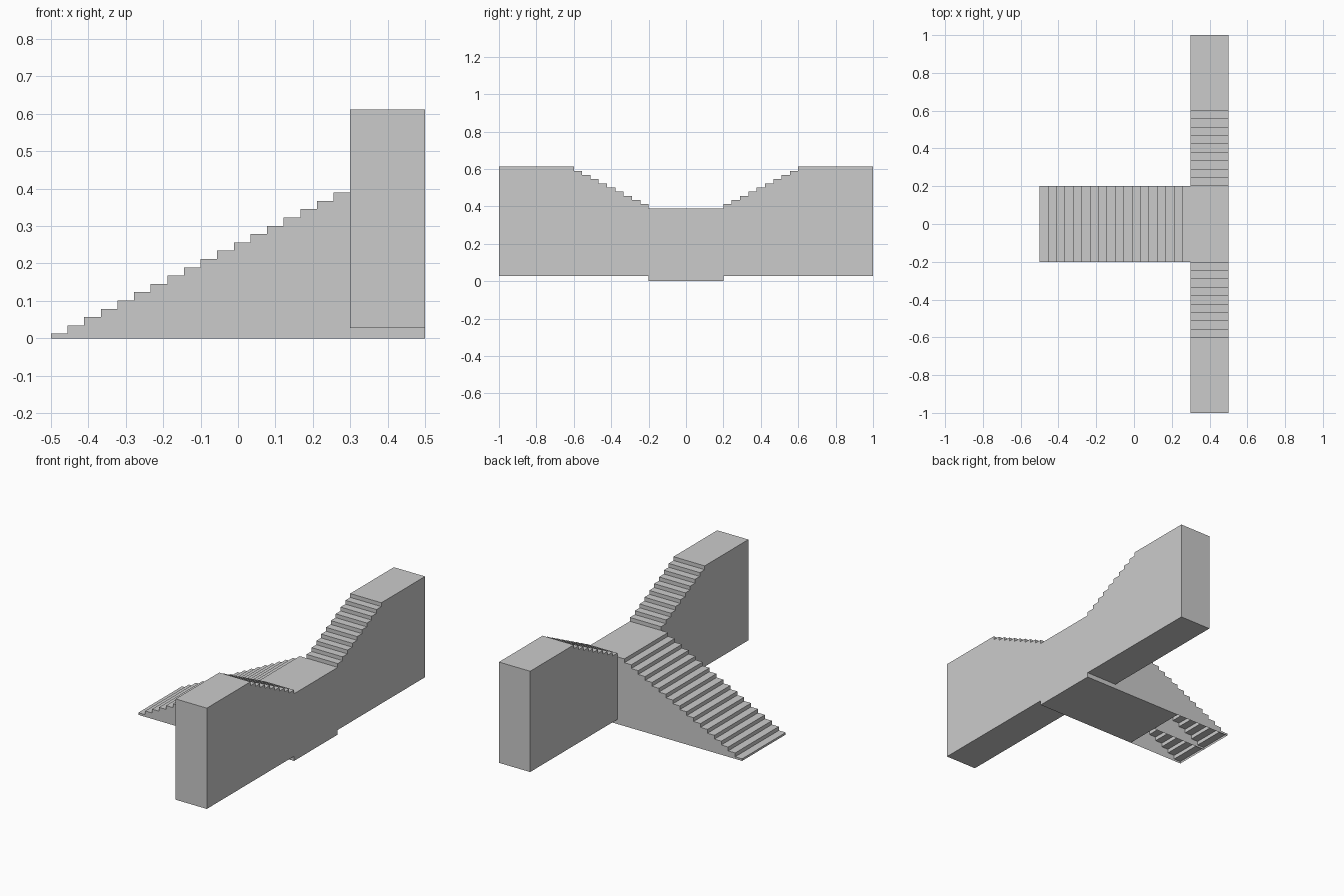
import bpy, bmesh
from mathutils import Vector

if "Cube" in bpy.data.objects:
    bpy.data.objects.remove(bpy.data.objects["Cube"])

RUN, RISE, FIRST = 0.8 / 18, 0.0222, 0.0122
LANDING = FIRST + 17 * RISE          # level of the middle landing
TOP = LANDING + 10 * RISE            # level of the upper landings
OPEN = 8                             # lowest steps are hollow underneath


def stairs(start, first_z, count):
    """Zigzag outline of treads, climbing along the first coordinate."""
    pts = []
    for i in range(count):
        z = first_z + i * RISE
        pts += [(start + i * RUN, z), (start + (i + 1) * RUN, z)]
    return pts


def save(name, bm):
    me = bpy.data.meshes.new(name)
    bm.to_mesh(me)
    bm.free()
    ob = bpy.data.objects.new(name, me)
    bpy.context.collection.objects.link(ob)
    return ob


def prism(name, outline, place, lo, hi, remove=None):
    """Extrude an outline from lo to hi; optionally drop some faces."""
    bm = bmesh.new()
    face = bm.faces.new([bm.verts.new(place(u, z, lo)) for u, z in outline])
    ext = bmesh.ops.extrude_face_region(bm, geom=[face], use_keep_orig=True)
    shift = Vector(place(0, 0, hi)) - Vector(place(0, 0, lo))
    moved = [g for g in ext["geom"] if isinstance(g, bmesh.types.BMVert)]
    bmesh.ops.translate(bm, verts=moved, vec=shift)
    bmesh.ops.recalc_face_normals(bm, faces=bm.faces)
    if remove:
        gone = [f for f in bm.faces if remove(f.calc_center_median(), f.normal)]
        bmesh.ops.delete(bm, geom=gone, context="FACES")
    return save(name, bm)


def along_x(u, z, d):
    return (u, d, z)


def along_y(u, z, d):
    return (d, u, z)


split = -0.5 + OPEN * RUN

# Upper part of the main flight together with the middle landing
upper = stairs(split, FIRST + OPEN * RISE, 18 - OPEN)
upper[-1] = (0.5, LANDING)
prism("main_flight_and_landing", [(split, 0)] + upper + [(0.5, 0)],
      along_x, -0.2, 0.2)

# Lower part of the main flight, open underneath
lower = [(-0.5, 0)] + stairs(-0.5, FIRST, OPEN) + [(split, 0)]
prism("lower_flight", lower, along_x, -0.2, 0.2,
      lambda c, n: n.z < -0.9 or n.x > 0.9)

# Partition wall in the middle of the hollow
bm = bmesh.new()
bm.faces.new([bm.verts.new((x, 0, z)) for x, z in lower])
save("centre_partition", bm)

# Side flights rising to the upper landings
wing = ([(0.2, 0.027)] + stairs(0.2, LANDING + RISE, 9)
        + [(0.6, TOP), (1.0, TOP), (1.0, 0.027)])
for name, side in (("back_wing", 1), ("front_wing", -1)):
    prism(name, [(side * y, z) for y, z in wing], along_y, 0.3, 0.5)
